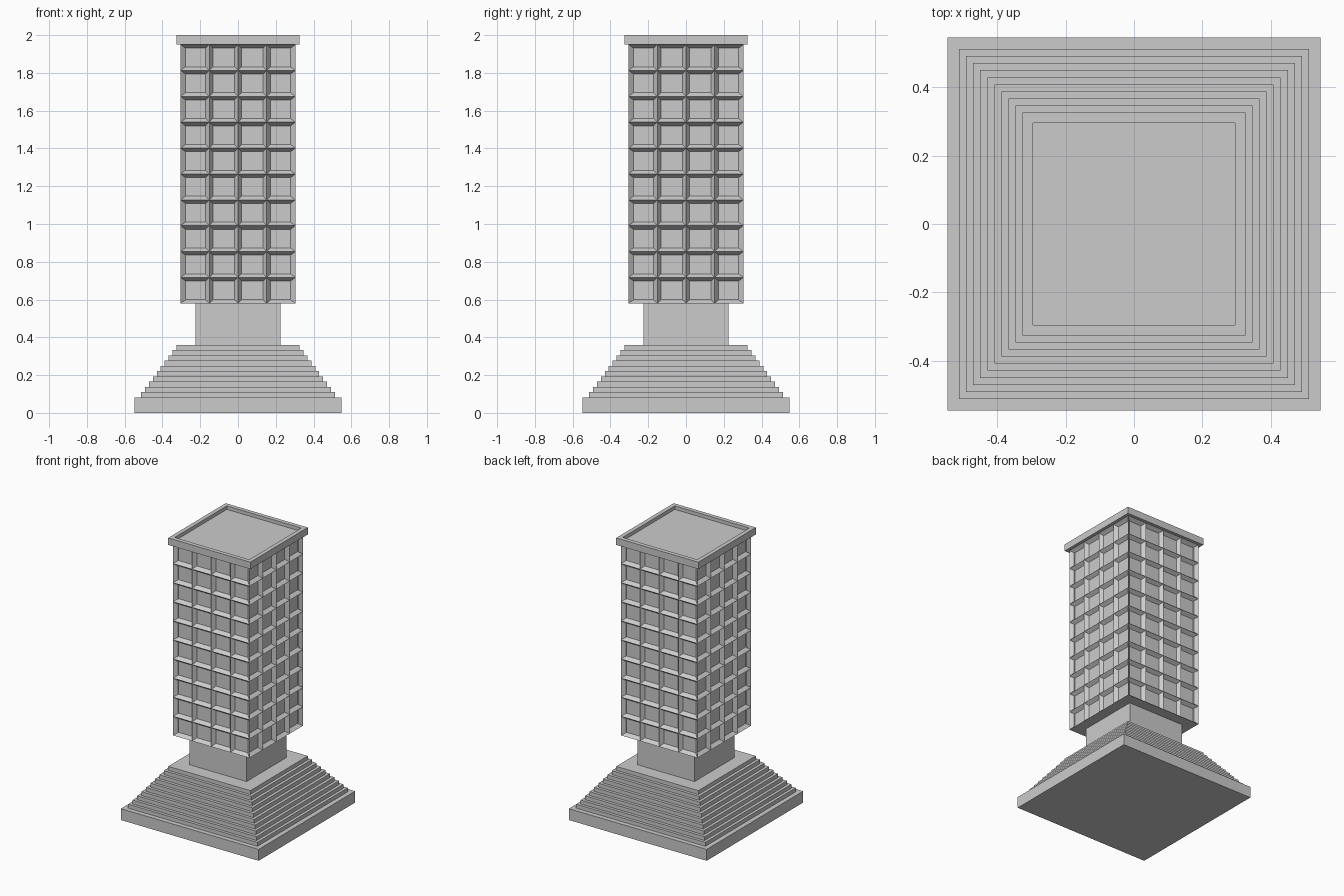
import bpy, bmesh
from math import pi
from mathutils import Matrix, Vector

if "Cube" in bpy.data.objects:
    bpy.data.objects.remove(bpy.data.objects["Cube"])


def finish(bm, name):
    mesh = bpy.data.meshes.new(name)
    bm.to_mesh(mesh)
    bm.free()
    obj = bpy.data.objects.new(name, mesh)
    bpy.context.collection.objects.link(obj)
    return obj


def square_stack(name, rings):
    """Closed square solid through (half width, z) rings, bottom to top."""
    bm = bmesh.new()
    loops = [[bm.verts.new((sx * h, sy * h, z))
              for sx, sy in ((-1, -1), (1, -1), (1, 1), (-1, 1))]
             for h, z in rings]
    for a, b in zip(loops, loops[1:]):
        for i in range(4):
            j = (i + 1) % 4
            bm.faces.new((a[i], a[j], b[j], b[i]))
    bm.faces.new(loops[0][::-1])
    bm.faces.new(loops[-1])
    bmesh.ops.recalc_face_normals(bm, faces=bm.faces)
    return finish(bm, name)


# Base slab and ten steps
STEPS, Z0, Z1 = 10, 0.082, 0.36
rings = [(0.547, 0), (0.547, Z0)]
for i in range(STEPS):
    half = 0.513 + (0.326 - 0.513) * i / (STEPS - 1)
    rings += [(half, Z0 + (Z1 - Z0) * i / STEPS),
              (half, Z0 + (Z1 - Z0) * (i + 1) / STEPS)]
square_stack("stepped_base", rings)

# Narrow neck between base and tower
BOTTOM, TOP, HALF = 0.58, 1.95, 0.304
square_stack("neck", [(0.226, Z1), (0.226, BOTTOM)])

# Tower walls: 4 x 10 window cells per side, each inset into a coffer
COLS, ROWS = 4, 10
bm = bmesh.new()
for side in range(4):
    turn = Matrix.Rotation(side * pi / 2, 3, 'Z')
    grid = [[bm.verts.new(turn @ Vector((-HALF + 2 * HALF * c / COLS, -HALF,
                                         BOTTOM + (TOP - BOTTOM) * r / ROWS)))
             for c in range(COLS + 1)] for r in range(ROWS + 1)]
    for r in range(ROWS):
        for c in range(COLS):
            bm.faces.new((grid[r][c], grid[r][c + 1],
                          grid[r + 1][c + 1], grid[r + 1][c]))
bm.normal_update()
bmesh.ops.inset_individual(bm, faces=bm.faces[:], thickness=0.027, depth=-0.026)
# Floor and ceiling of the tower
for z, order in ((BOTTOM, -1), (TOP, 1)):
    corners = [(-HALF, -HALF, z), (HALF, -HALF, z), (HALF, HALF, z), (-HALF, HALF, z)]
    bm.faces.new([bm.verts.new(p) for p in corners[::order]])
bmesh.ops.remove_doubles(bm, verts=bm.verts, dist=0.0001)
finish(bm, "coffered_tower")

# Roof cap with a raised rim
square_stack("roof_cap", [(0.326, TOP), (0.326, 2.0), (0.296, 2.0), (0.296, 1.975)])
